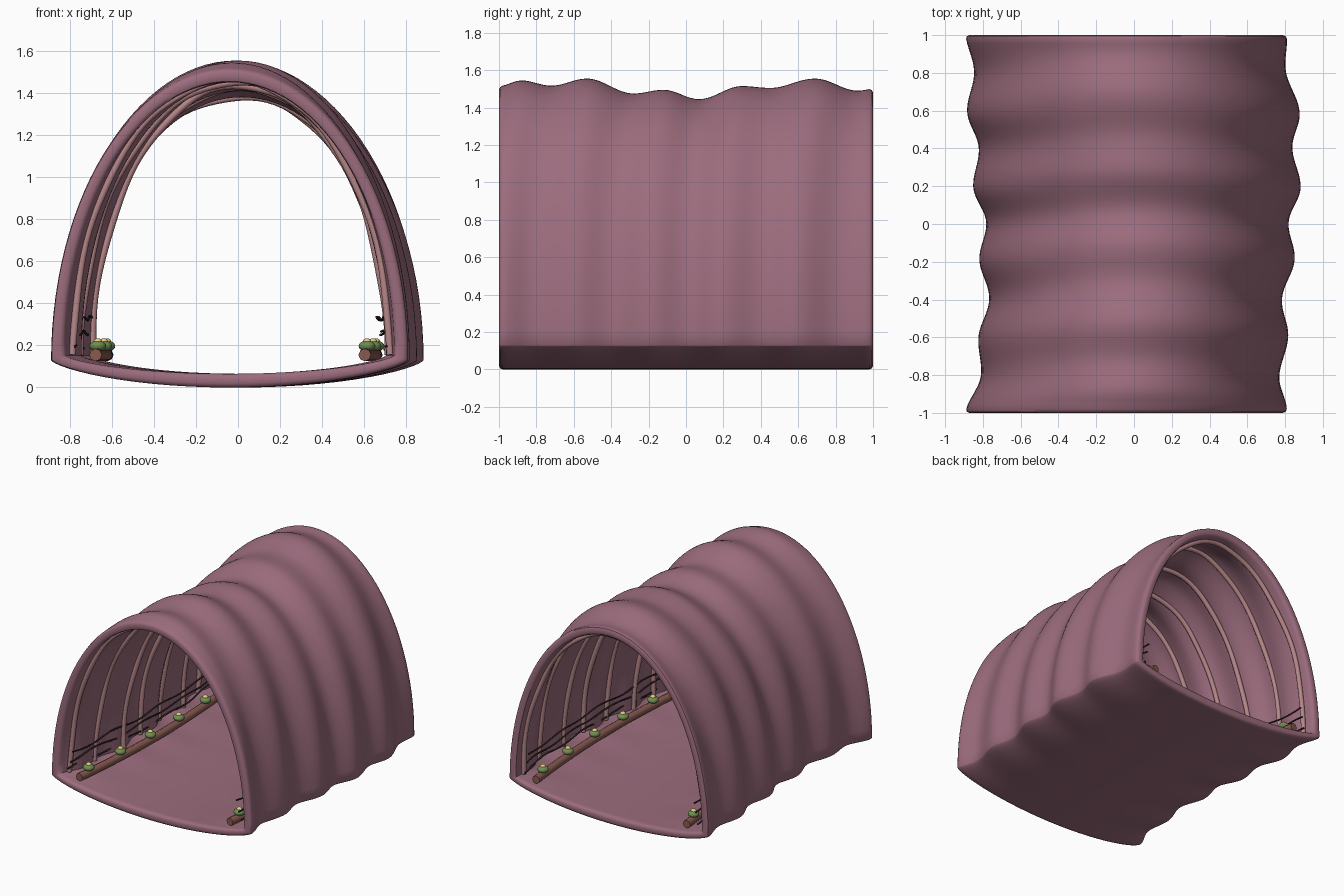
import bpy, bmesh, math

if "Cube" in bpy.data.objects:
    bpy.data.objects.remove(bpy.data.objects["Cube"])

def material(name, rgb):
    m = bpy.data.materials.new(name)
    m.diffuse_color = (*rgb, 1)
    m.use_nodes = True
    m.node_tree.nodes["Principled BSDF"].inputs["Base Color"].default_value = m.diffuse_color
    return m

WALL = material("mauve", (0.33, 0.15, 0.205))
RIB = material("rib_pink", (0.47, 0.24, 0.25))
BROWN = material("brown", (0.24, 0.10, 0.08))
GREEN = material("green", (0.16, 0.27, 0.09))
YELLOW = material("yellow", (0.78, 0.60, 0.20))
DARK = material("dark", (0.03, 0.02, 0.025))

# Crests and troughs along the tunnel: (y, half width) and (y, crown height)
WIDTH = [(-1, .85), (-.8, .79), (-.6, .82), (-.4, .775), (-.18, .835), (0, .80),
         (.2, .867), (.4, .83), (.59, .88), (.82, .825), (1, .85)]
CROWN = [(-1, 1.515), (-.88, 1.545), (-.72, 1.517), (-.53, 1.555), (-.28, 1.475),
         (-.12, 1.495), (.07, 1.445), (.3, 1.515), (.45, 1.505), (.69, 1.555), (.92, 1.49), (1, 1.50)]
THICK = 0.065

def wave(table, y):
    for (y0, v0), (y1, v1) in zip(table, table[1:]):
        if y <= y1:
            t = (1 - math.cos(math.pi * (y - y0) / (y1 - y0))) / 2
            return v0 + (v1 - v0) * t
    return table[-1][1]

def bend(y):
    return 0.018 - 0.06 * y * y

def arch(y, a, d):
    """Point on the vault at angle a, d below the outer surface."""
    base = 0.13 + 0.35 * d
    return (bend(y) + (wave(WIDTH, y) - d) * math.cos(a), y,
            base + (wave(CROWN, y) - d - base) * math.sin(a))

def section(y, d):
    """Closed loop: vault plus sagging floor."""
    pts = [arch(y, math.pi * i / 56, d) for i in range(57)]
    w, base = wave(WIDTH, y) - d, 0.13 + 0.35 * d
    for i in range(1, 28):
        u = -math.cos(math.pi * i / 28)
        pts.append((bend(y) + u * w, y, base - (base - d) * (1 - u * u) ** 0.7))
    return pts

def finish(obj, mat):
    obj.data.materials.append(mat)
    bpy.ops.object.select_all(action='DESELECT')
    obj.select_set(True)
    bpy.context.view_layer.objects.active = obj
    bpy.ops.object.shade_smooth_by_angle(angle=math.radians(45))

def mesh_object(name, bm, mat):
    me = bpy.data.meshes.new(name)
    bm.to_mesh(me)
    bm.free()
    obj = bpy.data.objects.new(name, me)
    bpy.context.collection.objects.link(obj)
    finish(obj, mat)
    return obj

def tube(name, pts, radius, mat):
    cu = bpy.data.curves.new(name, 'CURVE')
    cu.dimensions = '3D'
    cu.bevel_depth = radius
    cu.bevel_resolution = 2
    cu.use_fill_caps = True
    sp = cu.splines.new('POLY')
    sp.points.add(len(pts) - 1)
    for p, co in zip(sp.points, pts):
        p.co = (*co, 1)
    sp.use_smooth = True
    cu.materials.append(mat)
    obj = bpy.data.objects.new(name, cu)
    bpy.context.collection.objects.link(obj)

# Tunnel shell: outer skin, rounded back rim, inner skin, rounded front rim
n = 80
ys = [-0.98 + 1.96 * i / n for i in range(n + 1)]
rim = [(0.994, 0.006), (1, 0.02), (1, THICK - 0.02), (0.994, THICK - 0.006)]
path = [(y, 0) for y in ys] + rim
path += [(y, THICK) for y in reversed(ys)] + [(-y, d) for y, d in reversed(rim)]
bm = bmesh.new()
loops = [[bm.verts.new(p) for p in section(y, d)] for y, d in path]
for k, A in enumerate(loops):
    B = loops[(k + 1) % len(loops)]
    for i in range(len(A)):
        j = (i + 1) % len(A)
        bm.faces.new((A[i], A[j], B[j], B[i]))
bmesh.ops.recalc_face_normals(bm, faces=bm.faces)
mesh_object("tunnel_shell", bm, WALL)

# Ribs lining the inside of the vault
for k in range(8):
    y0 = -0.92 + 1.84 * k / 7
    pts = []
    for i in range(61):
        a = math.pi * i / 60
        y = y0 + 0.008 * math.sin(5 * a + k)
        pts.append(arch(y, a, THICK + 0.008 + 0.005 * math.sin(11 * a + 2 * k)))
    tube(f"rib_{k + 1}", pts, 0.018, RIB)

# Side logs, capped lamps and wall cables on both sides
line = [-0.96 + 1.92 * i / 60 for i in range(61)]
for side, s in (("left", -1), ("right", 1)):
    tube(f"log_{side}", [(bend(y) + s * 0.64, y, 0.155) for y in line], 0.03, BROWN)
    for c, (x, z) in enumerate(((0.70, 0.33), (0.72, 0.26), (0.74, 0.19))):
        pts = [(bend(y) + s * (x + 0.006 * math.sin(9 * y + c)), y,
                z + 0.01 * math.cos(12 * y + 2 * c)) for y in line]
        tube(f"cable_{side}_{c + 1}", pts, 0.006, DARK)
    for k in range(6):
        y = -0.86 + 1.72 * k / 5
        x = bend(y) + s * 0.64
        for part, z, r, flat, mat in (("cap", 0.197, 0.04, 0.65, GREEN), ("bulb", 0.218, 0.02, 0.8, YELLOW)):
            bpy.ops.mesh.primitive_uv_sphere_add(segments=20, ring_count=12, radius=r, location=(x, y, z))
            ob = bpy.context.object
            ob.name = f"lamp_{part}_{side}_{k + 1}"
            ob.scale.z = flat
            finish(ob, mat)
